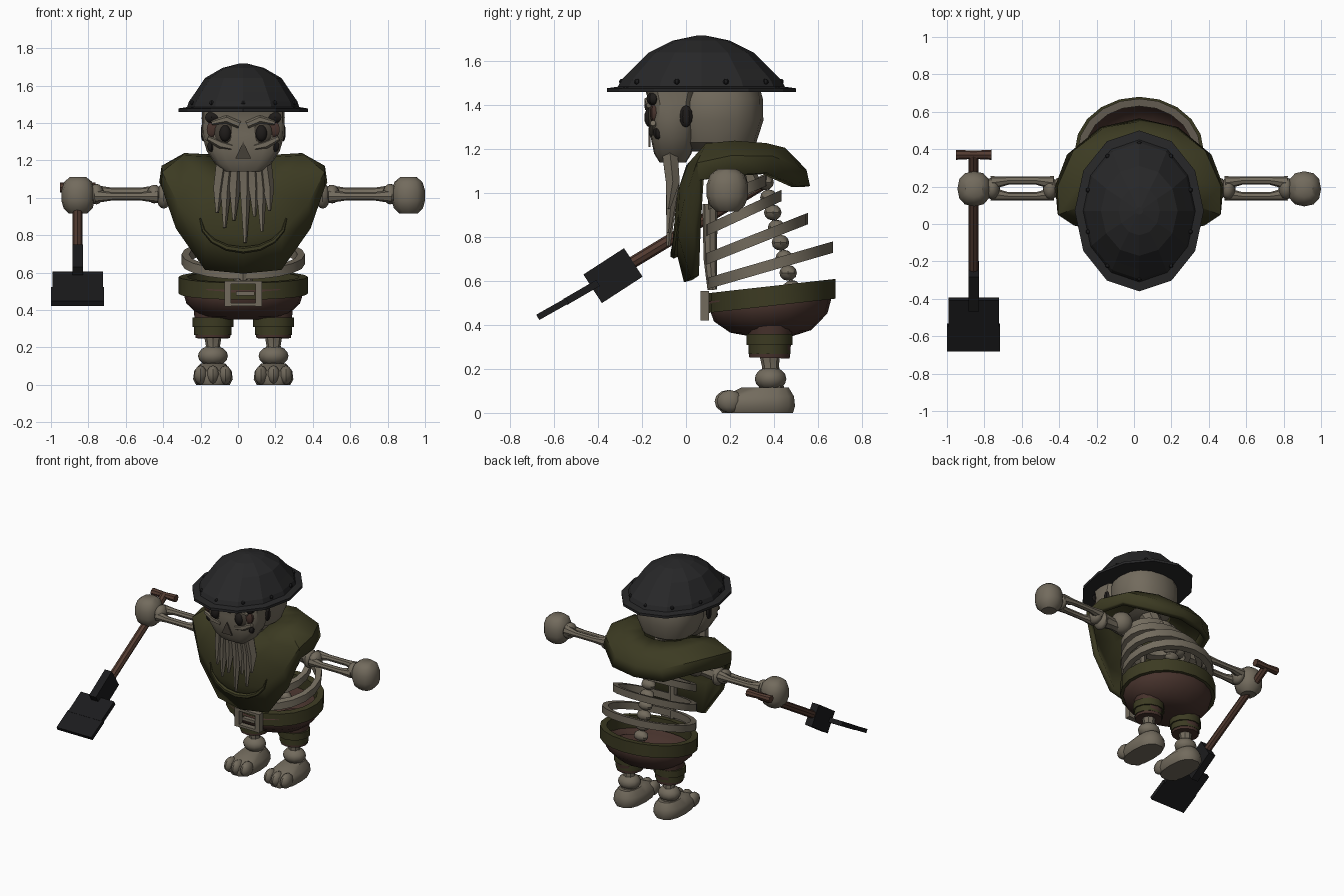
import bpy, bmesh
from math import sin, cos, pi, radians, copysign
from mathutils import Vector

cube = bpy.data.objects.get("Cube")
if cube:
    bpy.data.objects.remove(cube)

MID = 0.028  # x of the body's plane of symmetry


def material(name, *rgb):
    mat = bpy.data.materials.new(name)
    mat.use_nodes = True
    mat.diffuse_color = (*rgb, 1)
    mat.node_tree.nodes["Principled BSDF"].inputs["Base Color"].default_value = (*rgb, 1)
    return mat


bone = material("bone", 0.17, 0.147, 0.11)
cloth = material("olive cloth", 0.045, 0.043, 0.016)
leather = material("brown leather", 0.062, 0.032, 0.025)
iron = material("helmet iron", 0.02, 0.02, 0.021)
black_iron = material("black iron", 0.011, 0.011, 0.012)
wood = material("handle wood", 0.085, 0.043, 0.03)
hollow = material("dark hollow", 0.013, 0.011, 0.01)
nose_shade = material("shaded bone", 0.06, 0.05, 0.038)


def build(name, bm, mat, smooth=True):
    bmesh.ops.recalc_face_normals(bm, faces=bm.faces)
    mesh = bpy.data.meshes.new(name)
    bm.to_mesh(mesh)
    bm.free()
    mesh.materials.append(mat)
    obj = bpy.data.objects.new(name, mesh)
    bpy.context.collection.objects.link(obj)
    if smooth:
        bpy.ops.object.select_all(action="DESELECT")
        obj.select_set(True)
        bpy.context.view_layer.objects.active = obj
        bpy.ops.object.shade_smooth_by_angle(angle=radians(38))
    return obj


def loft(name, rings, mat, smooth=True, bottom=True, top=True, loop=False):
    bm = bmesh.new()
    rows = [[bm.verts.new(p) for p in ring] for ring in rings]
    count = len(rows[0])
    pairs = list(zip(rows, rows[1:]))
    if loop:
        pairs.append((rows[-1], rows[0]))
    for a, b in pairs:
        for i in range(count):
            j = (i + 1) % count
            bm.faces.new((a[i], a[j], b[j], b[i]))
    if not loop and bottom:
        bm.faces.new(rows[0])
    if not loop and top:
        bm.faces.new(rows[-1])
    return build(name, bm, mat, smooth)


def ring(x, y, z, rx, ry, count=12, power=1.0, tilt=0.0):
    # horizontal (super)ellipse; tilt raises it toward the back
    points = []
    for i in range(count):
        a = 2 * pi * i / count
        c, s = (copysign(abs(v) ** power, v) for v in (cos(a), sin(a)))
        points.append((x + rx * c, y + ry * s, z + tilt * ry * s))
    return points


def band(name, front, back, rx, height, thick, mat, x=MID, count=20):
    (yf, zf), (yb, zb) = front, back
    y, z, ry = (yf + yb) / 2, (zf + zb) / 2, (yb - yf) / 2
    tilt = (zb - zf) / (yb - yf)
    profile = ((0, -1), (0, 1), (-thick, 1), (-thick, -1))
    rings = [ring(x, y, z + h * height / 2, rx + t, ry + t, count, 1, tilt) for t, h in profile]
    return loft(name, rings, mat, loop=True)


def ball(name, centre, radii, mat, seg=12):
    bm = bmesh.new()
    bmesh.ops.create_uvsphere(bm, u_segments=seg, v_segments=max(6, seg * 2 // 3), radius=1)
    bmesh.ops.scale(bm, vec=radii, verts=bm.verts)
    bmesh.ops.translate(bm, vec=centre, verts=bm.verts)
    return build(name, bm, mat)


def tube(name, path, radii, mat, seg=8):
    path = [Vector(p) for p in path]
    rings = []
    for i, p in enumerate(path):
        d = (path[min(i + 1, len(path) - 1)] - path[max(i - 1, 0)]).normalized()
        u = d.cross(Vector((0, 1, 0)) if abs(d.y) < 0.7 else Vector((1, 0, 0))).normalized()
        v = d.cross(u)
        rings.append([p + radii[i] * (u * cos(2 * pi * k / seg) + v * sin(2 * pi * k / seg)) for k in range(seg)])
    return loft(name, rings, mat)


def slab(name, start, end, width, thick, mat):
    # rectangular bar, width along x
    start, end = Vector(start), Vector(end)
    side = Vector((width / 2, 0, 0))
    up = (end - start).cross(side).normalized() * thick / 2
    rings = [[p + side + up, p - side + up, p - side - up, p + side - up] for p in (start, end)]
    return loft(name, rings, mat, smooth=False)


def solidify(obj, thick):
    mod = obj.modifiers.new("thickness", "SOLIDIFY")
    mod.thickness, mod.offset = thick, 0


# Helmet with brim and rivets
shape = ((1.46, 0.345, 0.43), (1.478, 0.345, 0.43), (1.485, 0.3, 0.38), (1.515, 0.29, 0.365),
         (1.565, 0.255, 0.315), (1.64, 0.205, 0.24), (1.695, 0.11, 0.13), (1.718, 0.02, 0.02))
loft("helmet", [ring(MID, 0.07, z, rx, ry) for z, rx, ry in shape], iron, smooth=False)
for i in range(10):
    a = 2 * pi * (i + 0.5) / 10
    ball("helmet_rivet", (MID + 0.288 * cos(a), 0.07 + 0.362 * sin(a), 1.508), (0.013,) * 3, black_iron, 6)

# Skull: rounded cranium and boxy face
shape = ((1.19, 0.1, 0.12), (1.23, 0.18, 0.18), (1.33, 0.22, 0.212), (1.43, 0.222, 0.21), (1.5, 0.2, 0.19))
loft("cranium", [ring(MID, 0.14, z, rx, ry, 16, 0.85) for z, rx, ry in shape], bone)
shape = ((1.14, 0.1, 0.06), (1.18, 0.15, 0.085), (1.25, 0.195, 0.1), (1.34, 0.222, 0.11), (1.41, 0.22, 0.105), (1.48, 0.22, 0.13))
loft("face", [ring(MID, -0.06, z, rx, ry, 16, 0.6) for z, rx, ry in shape], bone)
for s in (1, -1):
    ball("eye_socket", (MID + s * 0.1, -0.158, 1.35), (0.055, 0.014, 0.06), nose_shade)
    ball("eye", (MID + s * 0.097, -0.165, 1.345), (0.032, 0.025, 0.044), hollow)
    ball("cheek_patch", (MID + s * 0.165, -0.145, 1.365), (0.035, 0.02, 0.045), leather, 6)
    ball("temple_crack", (MID + s * 0.17, -0.15, 1.43), (0.04, 0.03, 0.03), hollow, 6)
    ball("jaw_crack", (MID + s * 0.17, -0.125, 1.275), (0.025, 0.025, 0.03), hollow, 6)
    ball("side_crack", (MID + s * 0.214, 0.0, 1.35), (0.015, 0.03, 0.05), hollow, 6)
    tube("brow", [(MID + s * x, -0.17, z) for x, z in ((0.02, 1.39), (0.09, 1.42), (0.17, 1.4))], (0.02, 0.022, 0.012), bone, 6)
    tube("cheekbone", [(MID + s * x, -0.15, z) for x, z in ((0.06, 1.27), (0.12, 1.285), (0.19, 1.32))], (0.018, 0.024, 0.014), bone, 6)
loft("nose_hole", [[(MID + x, y, z) for x, z in ((-0.042, 1.21), (0.042, 1.21), (0, 1.3))] for y in (-0.162, -0.171)], nose_shade, smooth=False)

# Beard of hanging bone spikes
for dx, tip in ((-0.14, 0.92), (-0.1, 0.84), (-0.05, 0.88), (0.01, 0.76), (0.06, 0.9), (0.1, 0.82), (0.14, 0.93)):
    path = [(MID + dx * k, y, z) for k, y, z in ((0.8, -0.075, 1.2), (0.95, -0.06, 1.05), (1, -0.08, tip))]
    tube("beard_spike", path, (0.038, 0.033, 0.009), bone, 5)

# Poncho: right half rows from neck to hem, mirrored into full rings
neck = ((0, 0.02, 1.12), (0.08, 0.03, 1.13), (0.13, 0.08, 1.17), (0.15, 0.14, 1.2),
        (0.15, 0.22, 1.21), (0.12, 0.28, 1.21), (0.07, 0.33, 1.21), (0, 0.34, 1.21))
shoulder = ((0, -0.02, 1.0), (0.15, -0.01, 1.03), (0.25, 0.03, 1.13), (0.32, 0.1, 1.21),
            (0.31, 0.22, 1.22), (0.25, 0.36, 1.21), (0.13, 0.44, 1.19), (0, 0.46, 1.17))
bulge = ((0, -0.04, 0.8), (0.2, -0.02, 0.82), (0.34, 0.01, 0.97), (0.42, 0.06, 1.13),
         (0.42, 0.2, 1.16), (0.34, 0.38, 1.16), (0.18, 0.5, 1.11), (0, 0.53, 1.1))
hem = ((0, 0.01, 0.6), (0.2, 0.04, 0.62), (0.35, 0.05, 0.84), (0.42, 0.07, 1.06),
       (0.43, 0.2, 1.08), (0.37, 0.36, 1.09), (0.2, 0.5, 1.03), (0, 0.545, 1.03))
rings = [[(MID + x, y, z) for x, y, z in half] + [(MID - x, y, z) for x, y, z in half[-2:0:-1]]
         for half in (neck, shoulder, bulge, hem)]
solidify(loft("poncho", rings, cloth, bottom=False, top=False), 0.04)
arc = [pi * k / 8 for k in range(9)]
tube("poncho_fold", [(MID + 0.23 * cos(a), -0.035 - 0.02 * sin(a), 0.89 - 0.17 * sin(a)) for a in arc],
     [0.004 + 0.014 * sin(a) for a in arc], cloth, 6)

# Spine, breastbone and tilted ribs
tube("neck_bone", [(MID, 0.3, 1.0), (MID, 0.17, 1.25)], (0.06, 0.07), bone)
for i in range(9):
    t = i / 8
    ball("vertebra", (MID, 0.5 - 0.14 * t, 0.5 + 0.55 * t), (0.055, 0.04, 0.036), bone, 8)
tube("breastbone", [(MID, 0.12, 0.56), (MID, 0.11, 0.7), (MID, 0.11, 0.95)], (0.022, 0.03, 0.035), bone)
for front, back, rx in (((0.1, 0.59), (0.67, 0.755), 0.33), ((0.09, 0.7), (0.555, 0.885), 0.305),
                        ((0.09, 0.83), (0.435, 0.99), 0.275), ((0.1, 0.95), (0.37, 1.06), 0.22)):
    band("rib", front, back, rx, 0.052, 0.04, bone)

# Trousers bowl, belt and buckle
shape = ((0.36, 0.12, 0.1, 0), (0.38, 0.23, 0.18, 0.03), (0.44, 0.295, 0.25, 0.07), (0.54, 0.325, 0.28, 0.11))
rings = [ring(MID, 0.385, z, rx, ry, 20, 1, tilt) for z, rx, ry, tilt in shape]
solidify(loft("trousers", rings, leather, top=False), 0.02)
band("belt", (0.1, 0.5), (0.68, 0.565), 0.345, 0.09, 0.045, cloth)
for s in (1, -1):
    slab("buckle_upright", (MID + s * 0.083, 0.085, 0.42), (MID + s * 0.083, 0.085, 0.555), 0.034, 0.04, bone)
    slab("buckle_bar", (MID, 0.085, 0.488 + s * 0.05), (MID, 0.085, 0.488 + s * 0.067), 0.17, 0.04, bone)
slab("buckle_tongue", (MID + 0.01, 0.08, 0.478), (MID + 0.01, 0.08, 0.498), 0.1, 0.03, bone)

# Legs, feet and arms on both sides
for s, side in ((1, "left"), (-1, "right")):
    x = MID + s * 0.162
    tube(side + "_trouser_leg", [(x, 0.385, 0.45), (x, 0.38, 0.25)], (0.105, 0.092), leather, 12)
    band(side + "_cuff", (0.275, 0.335), (0.485, 0.335), 0.11, 0.05, 0.03, cloth, x, 12)
    band(side + "_lower_cuff", (0.285, 0.29), (0.475, 0.29), 0.1, 0.045, 0.03, cloth, x, 12)
    tube(side + "_shin", [(x, 0.38, 0.28), (x, 0.385, 0.21), (x, 0.39, 0.1)], (0.05, 0.038, 0.06), bone)
    ball(side + "_ankle", (x, 0.385, 0.155), (0.08, 0.072, 0.055), bone)
    shape = ((0, 0.09, 0.165, 0.325), (0.03, 0.106, 0.175, 0.325), (0.075, 0.1, 0.165, 0.33), (0.115, 0.065, 0.11, 0.36))
    loft(side + "_foot", [ring(x, y, z, rx, ry, 14, 0.8) for z, rx, ry, y in shape], bone)
    for k in (-1, 0, 1):
        ball(side + "_toe", (x + k * 0.066, 0.2 - 0.01 * (k == 0), 0.052), (0.036, 0.06, 0.052), bone, 10)

    def arm(dx, y=0.19, z=1.02):
        return (MID + s * dx, y, z)
    ball(side + "_shoulder", arm(0.25, 0.2, 1.05), (0.08, 0.08, 0.08), bone)
    tube(side + "_upper_arm", [arm(0.2), arm(0.32), arm(0.43)], (0.055, 0.04, 0.055), bone)
    ball(side + "_elbow", arm(0.425, 0.19, 1.01), (0.04, 0.06, 0.068), bone)
    ball(side + "_elbow_knob", arm(0.475), (0.04, 0.06, 0.05), bone)
    for k in (1, -1):
        path = [arm(d, 0.19 + k * y, 1.02 + k * 0.012) for d, y in ((0.46, 0.03), (0.55, 0.042), (0.7, 0.042), (0.79, 0.03))]
        tube(side + "_forearm", path, (0.036, 0.022, 0.022, 0.036), bone)
    ball(side + "_wrist", arm(0.785), (0.04, 0.06, 0.055), bone)
    shape = ((0.917, 0.05, 0.05), (0.945, 0.078, 0.08), (0.985, 0.089, 0.094), (1.04, 0.089, 0.094), (1.085, 0.075, 0.078), (1.11, 0.045, 0.045))
    loft(side + "_fist", [ring(MID + s * 0.883, 0.188, z, rx, ry, 12, 0.85) for z, rx, ry in shape], bone)

# Shovel held in the right fist
HAND = -0.858
tube("shovel_shaft", [(HAND, 0.37, 1.055), (HAND, -0.26, 0.675)], (0.027, 0.027), wood)
tube("shovel_grip", [(HAND - 0.095, 0.37, 1.055), (HAND, 0.37, 1.055), (HAND + 0.095, 0.37, 1.055)], (0.027, 0.022, 0.027), wood)
slab("shovel_socket", (HAND, -0.24, 0.685), (HAND, -0.425, 0.565), 0.056, 0.155, black_iron)
slab("shovel_blade", (HAND, -0.4, 0.592), (HAND, -0.55, 0.505), 0.27, 0.032, black_iron)
slab("shovel_blade_tip", (HAND, -0.54, 0.511), (HAND, -0.675, 0.435), 0.284, 0.028, black_iron)
